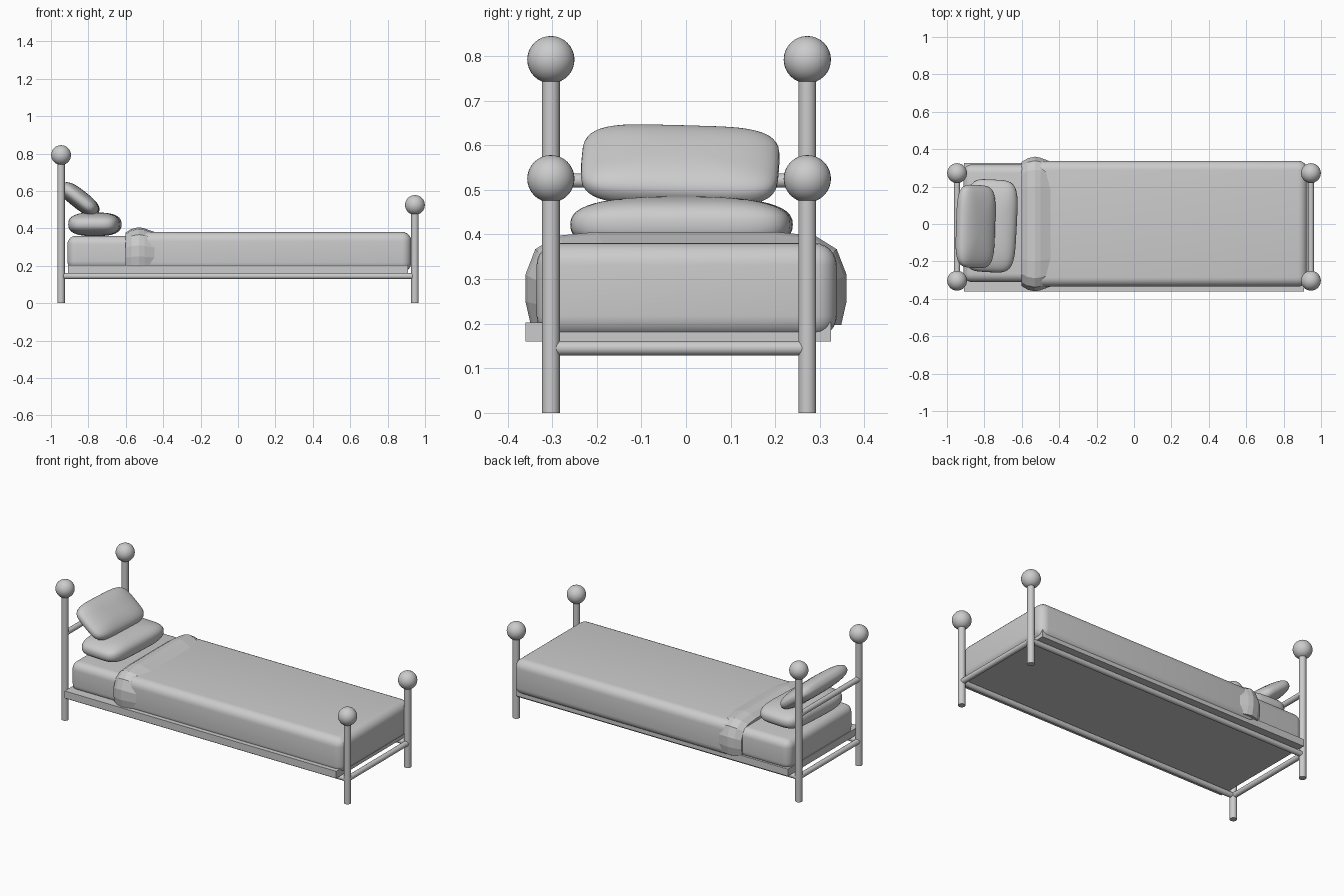
import bpy, bmesh, math
from mathutils import Vector

if "Cube" in bpy.data.objects:
    bpy.data.objects.remove(bpy.data.objects["Cube"])

XP, Y0, Y1 = 0.946, -0.303, 0.272   # post positions


def smooth(o, angle=35):
    bpy.ops.object.select_all(action='DESELECT')
    o.select_set(True)
    bpy.context.view_layer.objects.active = o
    bpy.ops.object.shade_smooth_by_angle(angle=math.radians(angle))


def from_bmesh(name, bm):
    bmesh.ops.recalc_face_normals(bm, faces=bm.faces)
    me = bpy.data.meshes.new(name)
    bm.to_mesh(me)
    bm.free()
    o = bpy.data.objects.new(name, me)
    bpy.context.collection.objects.link(o)
    return o


def rod(name, a, b, r):
    a, b = Vector(a), Vector(b)
    bpy.ops.mesh.primitive_cylinder_add(vertices=24, radius=r, depth=(b - a).length,
                                        location=(a + b) / 2)
    o = bpy.context.object
    o.name = name
    o.rotation_euler = (b - a).to_track_quat('Z', 'Y').to_euler()
    smooth(o)


def box(name, lo, hi, bevel=0.0):
    bm = bmesh.new()
    bmesh.ops.create_cube(bm, size=1)
    for v in bm.verts:
        v.co = [(l + h) / 2 + c * (h - l) for l, h, c in zip(lo, hi, v.co)]
    if bevel:
        bmesh.ops.bevel(bm, geom=bm.edges[:], offset=bevel, segments=6,
                        profile=0.5, affect='EDGES')
    o = from_bmesh(name, bm)
    if bevel:
        smooth(o)
    return o


def spow(c, e):
    return math.copysign(abs(c) ** e, c)


def pillow(name, loc, half, rot):
    # sphere squared off in plan, softly domed in section
    bm = bmesh.new()
    bmesh.ops.create_uvsphere(bm, u_segments=48, v_segments=24, radius=1)
    for v in bm.verts:
        lat = math.asin(max(-1, min(1, v.co.z)))
        lon = math.atan2(v.co.y, v.co.x)
        c = max(0, math.cos(lat)) ** 0.7
        v.co = (half[0] * c * spow(math.cos(lon), 0.45),
                half[1] * c * spow(math.sin(lon), 0.45),
                half[2] * spow(math.sin(lat), 0.8))
    o = from_bmesh(name, bm)
    o.location = loc
    o.rotation_euler = [math.radians(a) for a in rot]
    smooth(o, 60)


# posts with ball finials
for end, x, z in (("head", -XP, 0.792), ("foot", XP, 0.525)):
    for side, y in (("front", Y0), ("back", Y1)):
        rod(f"{end}_{side}_post", (x, y, 0), (x, y, z), 0.02)
        bpy.ops.mesh.primitive_uv_sphere_add(segments=32, ring_count=16, radius=0.053,
                                             location=(x, y, z))
        bpy.context.object.name = f"{end}_{side}_finial"
        smooth(bpy.context.object)
    rod(f"{end}_lower_rail", (x, Y0, 0.145), (x, Y1, 0.145), 0.016)

# rails
rod("head_upper_rail", (-XP, Y0, 0.521), (-XP, Y1, 0.521), 0.016)
for side, y in (("front", Y0), ("back", Y1)):
    rod(f"{side}_side_rail", (-XP, y, 0.145), (XP, y, 0.145), 0.016)

# base board, mattress and blanket
box("base_board", (-0.91, -0.36, 0.16), (0.91, 0.325, 0.203))
box("mattress", (-0.912, -0.31, 0.18), (0.88, 0.318, 0.36), 0.045)
box("blanket", (-0.58, -0.335, 0.168), (0.927, 0.338, 0.381), 0.05)

# faceted turned-down fold, lofted along x
half_section = [(0.348, 0.197), (0.36, 0.25), (0.36, 0.31), (0.338, 0.367), (0.29, 0.397), (0.2, 0.406)]
section = half_section + [(-y, z) for y, z in reversed(half_section)]
bm = bmesh.new()
rings = []
for x, inset in ((-0.602, 0.030), (-0.57, 0.009), (-0.53, 0.0), (-0.50, 0.006), (-0.445, 0.026)):
    rings.append([bm.verts.new((x, y * (1 - inset / 0.36), 0.197 + (z - 0.197) * (1 - inset / 0.21)))
                  for y, z in section])
n = len(section)
for a, b in zip(rings, rings[1:]):
    for i in range(n):
        j = (i + 1) % n
        bm.faces.new((a[i], a[j], b[j], b[i]))
bm.faces.new(rings[0])
bm.faces.new(rings[-1])
from_bmesh("blanket_fold", bm)

# pillows
pillow("lower_pillow", (-0.765, -0.01, 0.422), (0.138, 0.248, 0.063), (0, 0, -3))
pillow("upper_pillow", (-0.847, -0.013, 0.555), (0.121, 0.222, 0.05), (-2, 38, -3))
